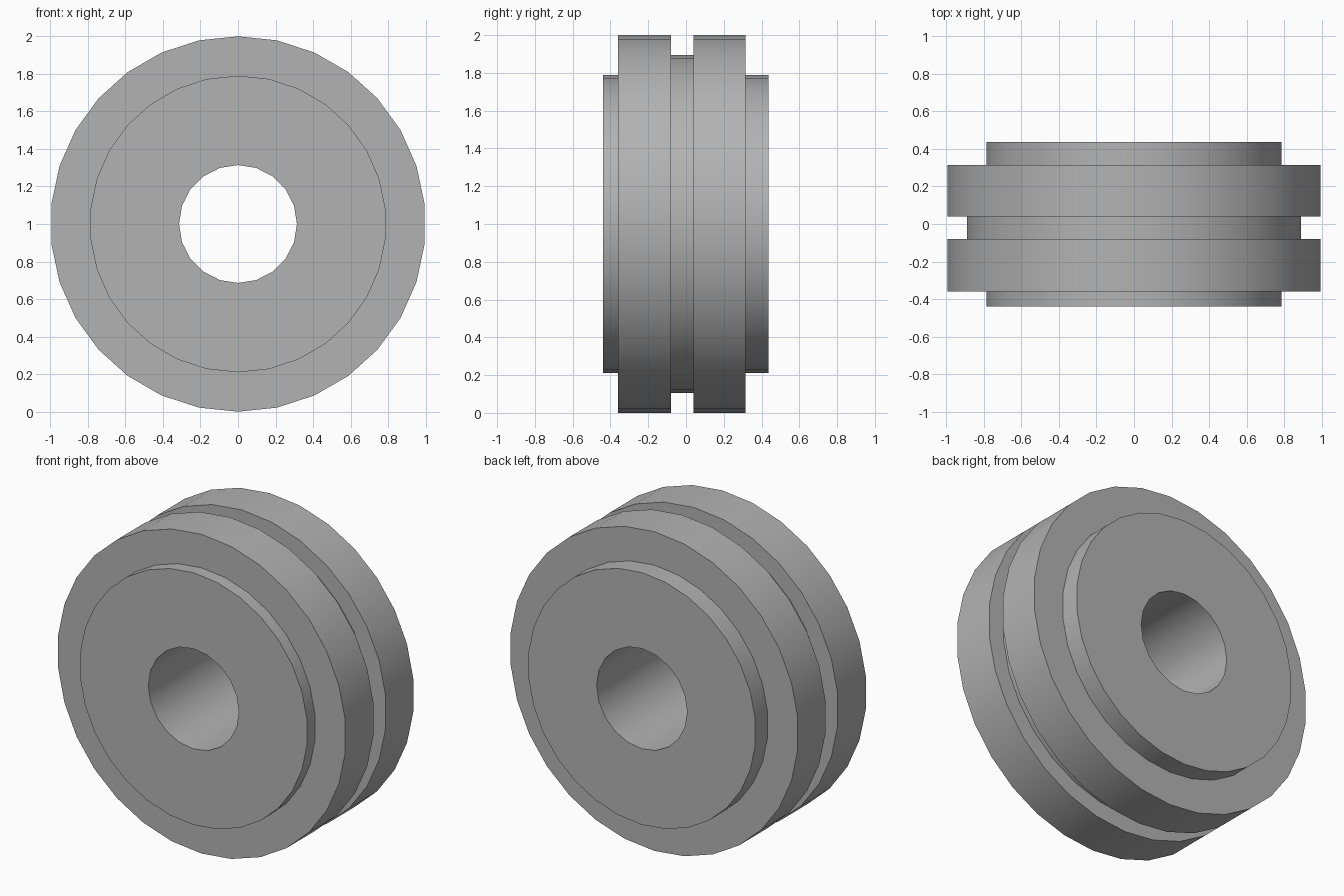
import bpy, bmesh, math

cube = bpy.data.objects.get("Cube")
if cube:
    bpy.data.objects.remove(cube, do_unlink=True)

# Single plain grey finish
grey = bpy.data.materials.new("plain grey")
grey.use_nodes = True
colour = (0.45, 0.45, 0.45, 1)
grey.diffuse_color = colour
grey.node_tree.nodes["Principled BSDF"].inputs["Base Color"].default_value = colour

CENTRE_Z = 1.0


def ring(bm, radius, y, sides):
    """Circle of vertices around the y axis, with one vertex at the top."""
    step = 2 * math.pi / sides
    return [bm.verts.new((radius * math.sin(i * step), y, CENTRE_Z + radius * math.cos(i * step)))
            for i in range(sides)]


def edges_of(bm, loop):
    return [bm.edges.get((a, b)) or bm.edges.new((a, b))
            for a, b in zip(loop, loop[1:] + loop[:1])]


def bridge(bm, a, b):
    for i in range(len(a)):
        j = (i + 1) % len(a)
        bm.faces.new((a[i], a[j], b[j], b[i]))


# Outer profile (radius, y), front to back: hub, flange, groove, flange, hub
SIDES, BORE_SIDES, BORE = 30, 20, 0.314
profile = [(0.79, -0.44), (0.79, -0.36), (1.0, -0.36), (1.0, -0.08), (0.895, -0.08),
           (0.895, 0.04), (1.0, 0.04), (1.0, 0.315), (0.79, 0.315), (0.79, 0.437)]

bm = bmesh.new()
outer = [ring(bm, r, y, SIDES) for r, y in profile]
for a, b in zip(outer, outer[1:]):
    bridge(bm, a, b)

# Centre bore and the flat end faces around it
bore = [ring(bm, BORE, profile[k][1], BORE_SIDES) for k in (0, -1)]
bridge(bm, bore[0], bore[1])
for hub, hole in ((outer[0], bore[0]), (outer[-1], bore[1])):
    bmesh.ops.triangle_fill(bm, use_beauty=True, edges=edges_of(bm, hub) + edges_of(bm, hole))
bmesh.ops.recalc_face_normals(bm, faces=bm.faces)

mesh = bpy.data.meshes.new("grooved_wheel")
bm.to_mesh(mesh)
bm.free()
mesh.materials.append(grey)
wheel = bpy.data.objects.new("grooved_wheel", mesh)
bpy.context.collection.objects.link(wheel)

# Smooth round walls with crisp rims
bpy.ops.object.select_all(action='DESELECT')
wheel.select_set(True)
bpy.context.view_layer.objects.active = wheel
bpy.ops.object.shade_smooth_by_angle(angle=math.radians(30))
